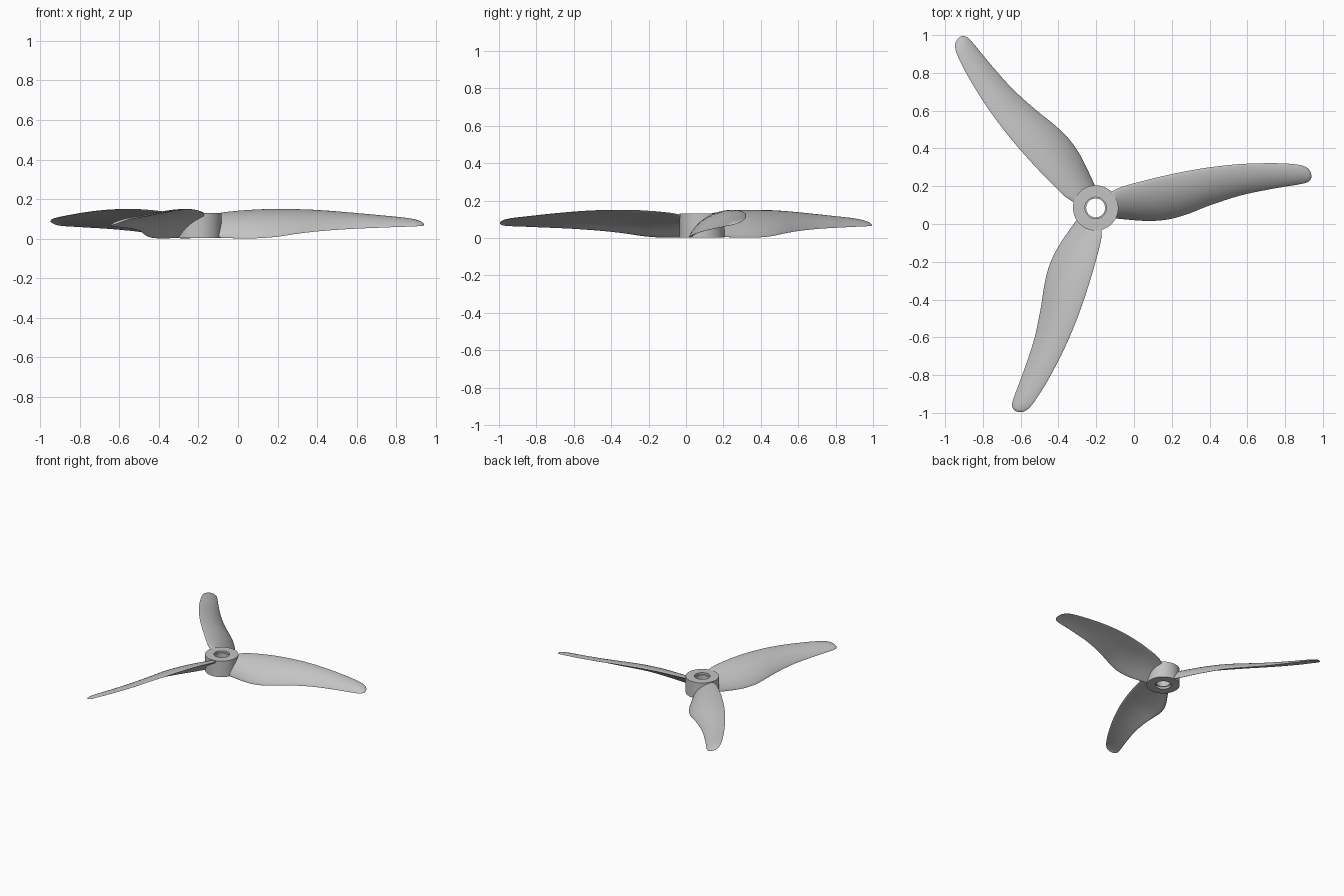
import bpy, bmesh, math
from mathutils import Vector, Matrix

if "Cube" in bpy.data.objects:
    bpy.data.objects.remove(bpy.data.objects["Cube"], do_unlink=True)

HUB = Vector((-0.203, 0.085, 0))

grey = bpy.data.materials.new("light_grey")
grey.use_nodes = True
colour = (0.55, 0.55, 0.55, 1)
grey.diffuse_color = colour
grey.node_tree.nodes["Principled BSDF"].inputs["Base Color"].default_value = colour


def add_object(name, bm, angle=0):
    """Turn a bmesh into a smooth object placed at the hub axis."""
    bmesh.ops.recalc_face_normals(bm, faces=bm.faces)
    mesh = bpy.data.meshes.new(name)
    bm.to_mesh(mesh)
    bm.free()
    mesh.materials.append(grey)
    ob = bpy.data.objects.new(name, mesh)
    ob.location = HUB
    ob.rotation_euler.z = angle
    bpy.context.collection.objects.link(ob)
    bpy.ops.object.select_all(action='DESELECT')
    ob.select_set(True)
    bpy.context.view_layer.objects.active = ob
    bpy.ops.object.shade_smooth_by_angle(angle=math.radians(35))


# Hub: a turned ring with a slightly narrower bore in the middle
def make_hub():
    profile = [(0.12, 0.003), (0.12, 0.13), (0.057, 0.13), (0.057, 0.115),
               (0.05, 0.115), (0.05, 0.02), (0.057, 0.02), (0.057, 0.003)]
    bm = bmesh.new()
    verts = [bm.verts.new((r, 0, z)) for r, z in profile]
    edges = [bm.edges.new((v, verts[i - 1])) for i, v in enumerate(verts)]
    bmesh.ops.spin(bm, geom=verts + edges, cent=(0, 0, 0), axis=(0, 0, 1),
                   angle=math.tau, steps=64, use_merge=True)
    bmesh.ops.remove_doubles(bm, verts=bm.verts, dist=0.0001)
    add_object("hub", bm)


# Blade stations: x, leading edge y and z, trailing edge y and z, thickness
STATIONS = [
    (-0.13, 0.165, 0.118, 0.035, 0.010, 0.030),
    (-0.07, 0.195, 0.132, 0.027, 0.004, 0.030),
    (0.08, 0.236, 0.145, 0.016, 0.002, 0.028),
    (0.19, 0.262, 0.148, 0.026, 0.009, 0.026),
    (0.29, 0.282, 0.147, 0.055, 0.024, 0.023),
    (0.40, 0.300, 0.143, 0.098, 0.037, 0.020),
    (0.56, 0.317, 0.131, 0.150, 0.049, 0.017),
    (0.72, 0.322, 0.116, 0.184, 0.056, 0.014),
    (0.82, 0.319, 0.106, 0.201, 0.060, 0.012),
    (0.88, 0.312, 0.098, 0.211, 0.062, 0.010),
    (0.915, 0.299, 0.088, 0.220, 0.064, 0.008),
    (0.932, 0.281, 0.080, 0.232, 0.066, 0.006),
    (0.940, 0.258, 0.072, 0.248, 0.069, 0.003),
]


def smooth_stations(rows, steps):
    """Catmull-Rom interpolation between the stations."""
    pts = [Vector(r) for r in rows]
    for i in range(len(pts) - 1):
        p0, p1 = pts[max(i - 1, 0)], pts[i]
        p2, p3 = pts[i + 1], pts[min(i + 2, len(pts) - 1)]
        span = p2[0] - p1[0]
        m1 = (p2 - p0) * (span / (p2[0] - p0[0]))
        m2 = (p3 - p1) * (span / (p3[0] - p1[0]))
        for k in range(steps):
            t = k / steps
            yield (p1 * (2*t**3 - 3*t**2 + 1) + m1 * (t**3 - 2*t**2 + t)
                   + p2 * (3*t**2 - 2*t**3) + m2 * (t**3 - t**2))
    yield pts[-1]


def section(row, count=14):
    """Cambered aerofoil loop between the trailing and leading edges."""
    x, ly, lz, ty, tz, thick = row
    lead, trail = Vector((x, ly, lz)), Vector((x, ty, tz))
    chord = lead - trail
    normal = Vector((0, -chord.z, chord.y)).normalized()
    loop = []
    for i in range(2 * count):
        a = math.pi * i / count
        s = (1 - math.cos(a)) / 2
        camber = 0.10 * chord.length * 4 * s * (1 - s)
        offset = camber + math.sin(a) * thick / 2
        loop.append(trail + chord * s + normal * offset - HUB)
    return loop


def make_blade(name, angle):
    bm = bmesh.new()
    rings = [[bm.verts.new(p) for p in section(row)]
             for row in smooth_stations(STATIONS, 4)]
    for a, b in zip(rings, rings[1:]):
        for i in range(len(a)):
            bm.faces.new((a[i - 1], a[i], b[i], b[i - 1]))
    bm.faces.new(rings[0])
    bm.faces.new(rings[-1])
    add_object(name, bm, angle)


make_hub()
for i in range(3):
    make_blade("blade_%d" % (i + 1), i * math.tau / 3)
